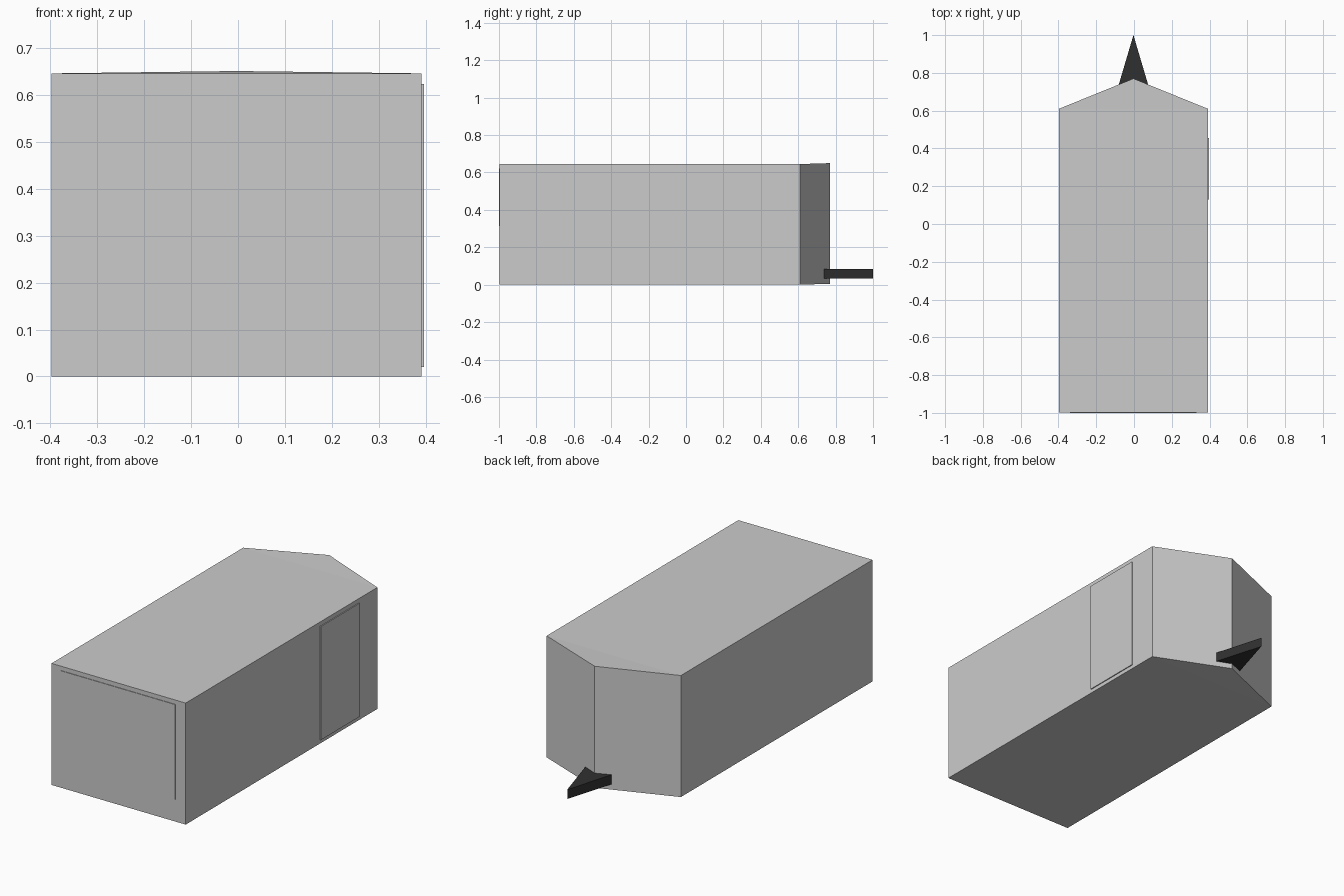
import bpy, bmesh

if "Cube" in bpy.data.objects:
    bpy.data.objects.remove(bpy.data.objects["Cube"])


def make_object(name, verts, faces):
    bm = bmesh.new()
    points = [bm.verts.new(v) for v in verts]
    for f in faces:
        bm.faces.new([points[i] for i in f])
    bmesh.ops.recalc_face_normals(bm, faces=bm.faces)
    mesh = bpy.data.meshes.new(name)
    bm.to_mesh(mesh)
    bm.free()
    obj = bpy.data.objects.new(name, mesh)
    bpy.context.collection.objects.link(obj)
    return obj


def prism(name, bottom, top):
    n = len(bottom)
    sides = [(i, (i + 1) % n, n + (i + 1) % n, n + i) for i in range(n)]
    return make_object(name, bottom + top, sides + [tuple(range(n)), tuple(range(n, 2 * n))])


# Trailer shell: box with a V nose that rises very slightly at its tip
L, R, H = -0.397, 0.391, 0.645
outline = [(L, -0.997), (R, -0.997), (R, 0.61), (-0.003, 0.77), (L, 0.61)]
tip_rise = [0, 0, 0, 0.005, 0]
verts = [(x, y, r) for (x, y), r in zip(outline, tip_rise)]
verts += [(x, y, H + r) for (x, y), r in zip(outline, tip_rise)]
faces = [(i, (i + 1) % 5, 5 + (i + 1) % 5, 5 + i) for i in range(5)]
faces += [(0, 1, 2, 4), (2, 3, 4), (5, 6, 7, 9), (7, 8, 9)]
make_object("trailer_body", verts, faces)

# Side entry door
door = [(R - 0.004, 0.13), (0.396, 0.13), (0.396, 0.455), (R - 0.004, 0.455)]
prism("side_door", [(x, y, 0.02) for x, y in door], [(x, y, 0.622) for x, y in door])

# Rear ramp, leaning out very slightly at its top edge
prism("rear_ramp",
      [(x, y, 0.02) for x, y in [(-0.34, -0.997), (0.33, -0.997), (0.33, -0.99), (-0.34, -0.99)]],
      [(x, y, 0.622) for x, y in [(-0.34, -1.0), (0.33, -1.0), (0.33, -0.99), (-0.34, -0.99)]])

# Triangular drawbar
tri = [(-0.083, 0.73), (0.077, 0.73), (-0.003, 1.0)]
hitch = prism("drawbar", [(x, y, 0.033) for x, y in tri], [(x, y, 0.083) for x, y in tri])
dark = bpy.data.materials.new("dark_metal")
dark.diffuse_color = (0.03, 0.03, 0.03, 1)
dark.use_nodes = True
dark.node_tree.nodes["Principled BSDF"].inputs["Base Color"].default_value = dark.diffuse_color
hitch.data.materials.append(dark)
